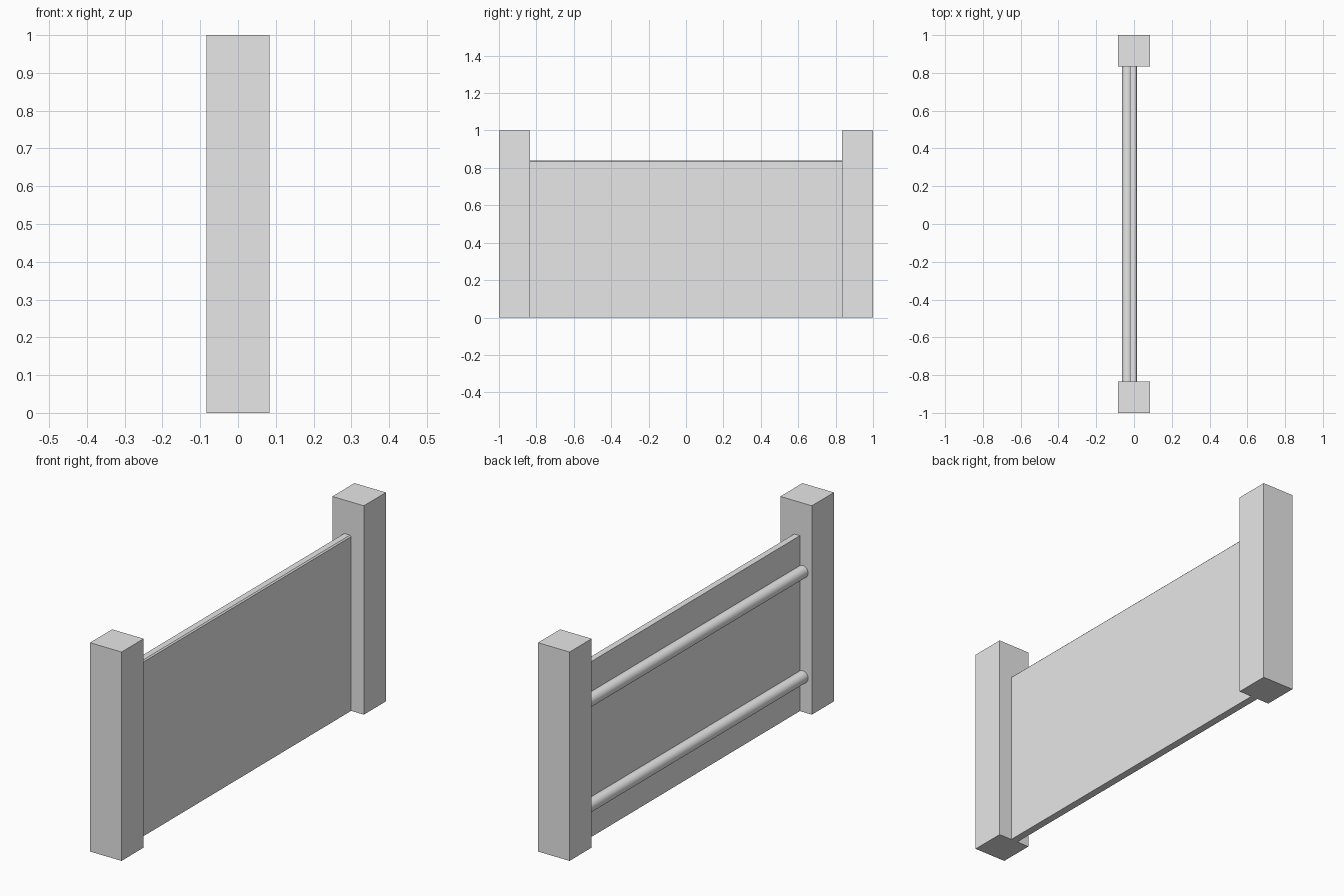
import bpy
import math

cube = bpy.data.objects.get("Cube")
if cube:
    bpy.data.objects.remove(cube, do_unlink=True)

POST = 0.167            # post thickness
INNER = 1 - POST        # half length of the span between the posts

grey = bpy.data.materials.new("light_grey")
grey.use_nodes = True
colour = (0.8, 0.8, 0.8, 1)
grey.diffuse_color = colour
grey.node_tree.nodes["Principled BSDF"].inputs["Base Color"].default_value = colour


def box(name, low, high):
    """Box between two opposite corners."""
    centre = [(a + b) / 2 for a, b in zip(low, high)]
    bpy.ops.mesh.primitive_cube_add(size=1, location=centre)
    ob = bpy.context.object
    ob.name = name
    ob.scale = [b - a for a, b in zip(low, high)]
    bpy.ops.object.transform_apply(location=False, rotation=False, scale=True)
    ob.data.materials.append(grey)
    return ob


def rail(name, z):
    """Round rail running between the posts, partly sunk in the panel."""
    bpy.ops.mesh.primitive_cylinder_add(
        vertices=24, radius=0.029, depth=2 * INNER + 0.02,
        location=(-0.035, 0, z), rotation=(math.pi / 2, 0, 0))
    ob = bpy.context.object
    ob.name = name
    ob.data.materials.append(grey)
    bpy.ops.object.shade_smooth_by_angle(angle=math.radians(40))


# End posts
half = POST / 2
box("front_post", (-half, -1, 0), (half, -INNER, 1))
box("back_post", (-half, INNER, 0), (half, 1, 1))

# Panel with its outer top edge slightly chamfered
panel = box("panel", (-0.02, -INNER, 0), (0.016, INNER, 0.84))
for v in panel.data.vertices:
    v.select = False
weights = panel.data.attributes.new("bevel_weight_edge", "FLOAT", "EDGE")
for e in panel.data.edges:
    ends = [panel.data.vertices[i].co for i in e.vertices]
    if all(c.x > 0 and c.z > 0 for c in ends):
        weights.data[e.index].value = 1
chamfer = panel.modifiers.new("chamfer", "BEVEL")
chamfer.limit_method = "WEIGHT"
chamfer.width = 0.006
chamfer.segments = 1

# Rails
rail("lower_rail", 0.168)
rail("upper_rail", 0.672)
